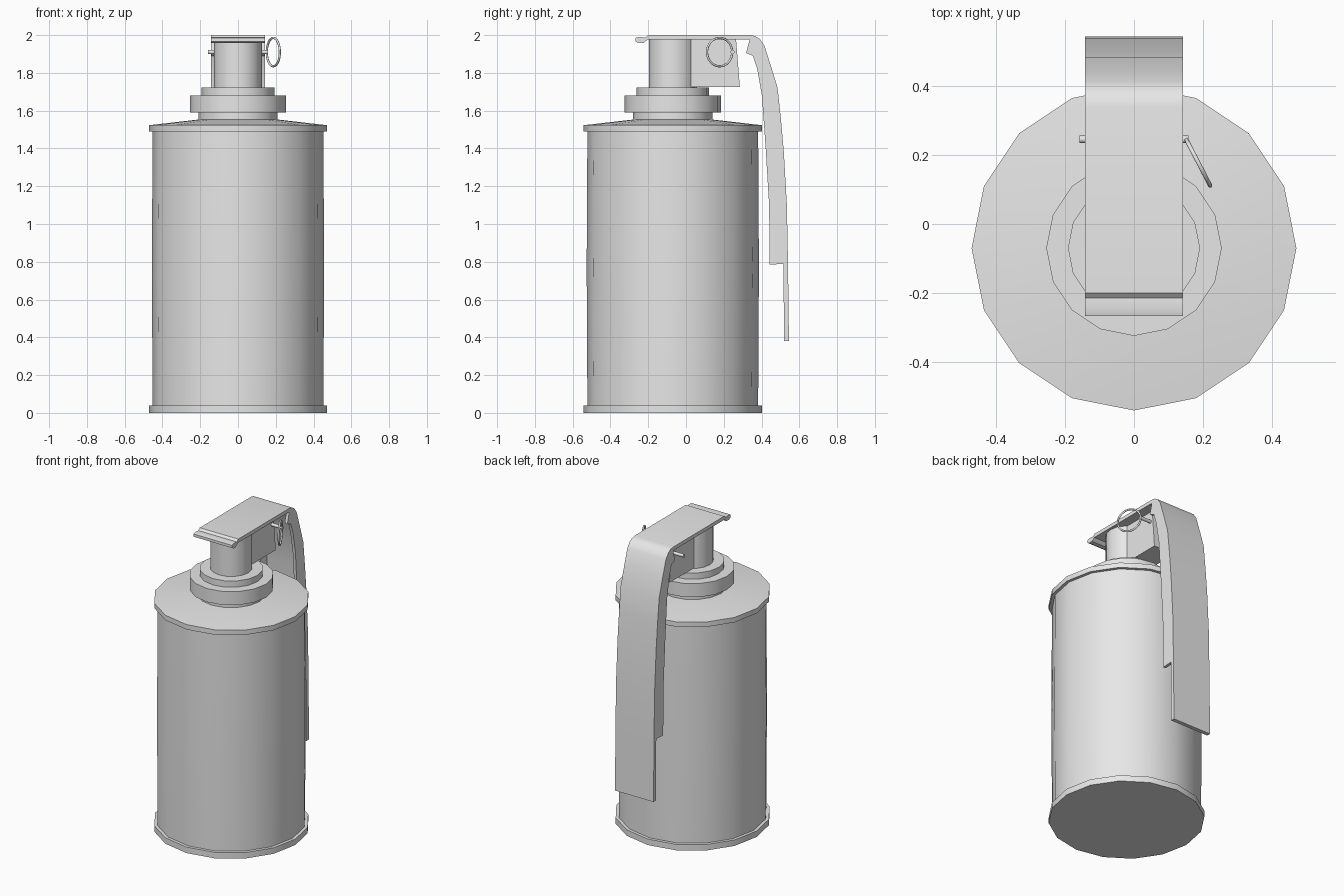
import bpy, bmesh, math
from mathutils import Matrix, Vector

cube = bpy.data.objects.get("Cube")
if cube:
    bpy.data.objects.remove(cube, do_unlink=True)

GREY = (0.8, 0.8, 0.8, 1.0)
mat = bpy.data.materials.new("plain grey")
mat.diffuse_color = GREY
mat.use_nodes = True
mat.node_tree.nodes["Principled BSDF"].inputs["Base Color"].default_value = GREY

AXIS_Y = -0.07  # centre line of the canister


def finish(name, bm, angle=30):
    bmesh.ops.recalc_face_normals(bm, faces=bm.faces)
    mesh = bpy.data.meshes.new(name)
    bm.to_mesh(mesh)
    bm.free()
    mesh.materials.append(mat)
    ob = bpy.data.objects.new(name, mesh)
    bpy.context.collection.objects.link(ob)
    bpy.ops.object.select_all(action='DESELECT')
    ob.select_set(True)
    bpy.context.view_layer.objects.active = ob
    bpy.ops.object.shade_smooth_by_angle(angle=math.radians(angle))
    return ob


def lathe(name, profile, sides=16):
    """Turn a (radius, z) profile around the canister axis and cap both ends."""
    bm = bmesh.new()
    rings = []
    for r, z in profile:
        rings.append([bm.verts.new((r * math.cos(a), AXIS_Y + r * math.sin(a), z))
                      for a in (2 * math.pi * i / sides for i in range(sides))])
    for lo, hi in zip(rings, rings[1:]):
        for i in range(sides):
            j = (i + 1) % sides
            bm.faces.new((lo[i], lo[j], hi[j], hi[i]))
    bm.faces.new(rings[0][::-1])
    bm.faces.new(rings[-1])
    return finish(name, bm)


def extrude_x(name, outline, x0, x1):
    """Extrude a closed (y, z) outline from x0 to x1."""
    bm = bmesh.new()
    face = bm.faces.new([bm.verts.new((x0, y, z)) for y, z in outline])
    new = bmesh.ops.extrude_face_region(bm, geom=[face])["geom"]
    verts = [v for v in new if isinstance(v, bmesh.types.BMVert)]
    bmesh.ops.translate(bm, verts=verts, vec=(x1 - x0, 0, 0))
    return finish(name, bm)


# Canister with rolled rims and a shallow conical lid
lathe("canister_body", [
    (0.472, 0.0), (0.472, 0.04), (0.452, 0.04), (0.456, 0.77), (0.452, 1.49),
    (0.472, 1.49), (0.472, 1.523), (0.21, 1.553)])

# Stepped collar and round column
lathe("neck_collar", [
    (0.21, 1.54), (0.21, 1.59), (0.255, 1.59), (0.255, 1.68),
    (0.192, 1.68), (0.192, 1.722)])
lathe("column", [(0.127, 1.71), (0.127, 1.976)])

# Block behind the column with a sloping rear face
extrude_x("pin_block", [(-0.02, 1.725), (0.285, 1.725), (0.265, 1.976), (-0.02, 1.976)],
          -0.078, 0.078)

# Lever: a bent strip running over the top and down the back
HALF = 0.142
outer = [(0.34, 2.0), (0.365, 1.995), (0.39, 1.98), (0.415, 1.945), (0.45, 1.835),
         (0.485, 1.72), (0.503, 1.55), (0.518, 1.38), (0.534, 1.1), (0.54, 0.79)]
lip = [(-0.2, 2.0), (-0.215, 1.987), (-0.25, 1.99), (-0.268, 1.985),
       (-0.268, 1.967), (-0.25, 1.957), (-0.225, 1.958), (-0.203, 1.976)]
under = [(0.335, 1.976), (0.37, 1.965), (0.392, 1.935), (0.426, 1.828),
         (0.461, 1.715), (0.478, 1.55), (0.493, 1.38), (0.509, 1.1), (0.516, 0.79)]
extrude_x("lever_strip", lip[::-1] + outer + [(0.545, 0.38), (0.519, 0.38)] + under[::-1],
          -HALF, HALF)

# Folded side flanges of the lever
inner = [(0.443, 0.785), (0.44, 1.1), (0.422, 1.4), (0.402, 1.68), (0.377, 1.82),
         (0.354, 1.89), (0.318, 1.905), (0.338, 1.98)]
for side, s in (("left", 1), ("right", -1)):
    extrude_x("lever_flange_" + side, outer + inner, s * HALF, s * (HALF - 0.02))

# Cross pin
bm = bmesh.new()
bmesh.ops.create_cone(bm, cap_ends=True, segments=10, radius1=0.011, radius2=0.011, depth=0.316,
                      matrix=Matrix.Translation((0, 0.246, 1.91)) @ Matrix.Rotation(math.pi / 2, 4, 'Y'))
finish("cross_pin", bm, 40)

# Pull ring hanging from the left end of the pin
along = Vector((0.07, -0.135, 0)).normalized()
normal = along.cross(Vector((0, 0, 1)))
centre = Vector((0.187, 0.178, 1.91))
R, r, N, M = 0.075, 0.006, 32, 8
bm = bmesh.new()
grid = []
for i in range(N):
    a = 2 * math.pi * i / N
    out = along * math.cos(a) + Vector((0, 0, math.sin(a)))
    grid.append([bm.verts.new(centre + out * (R + r * math.cos(b)) + normal * (r * math.sin(b)))
                 for b in (2 * math.pi * k / M for k in range(M))])
for i in range(N):
    for k in range(M):
        n, m = (i + 1) % N, (k + 1) % M
        bm.faces.new((grid[i][k], grid[n][k], grid[n][m], grid[i][m]))
finish("pull_ring", bm, 60)
